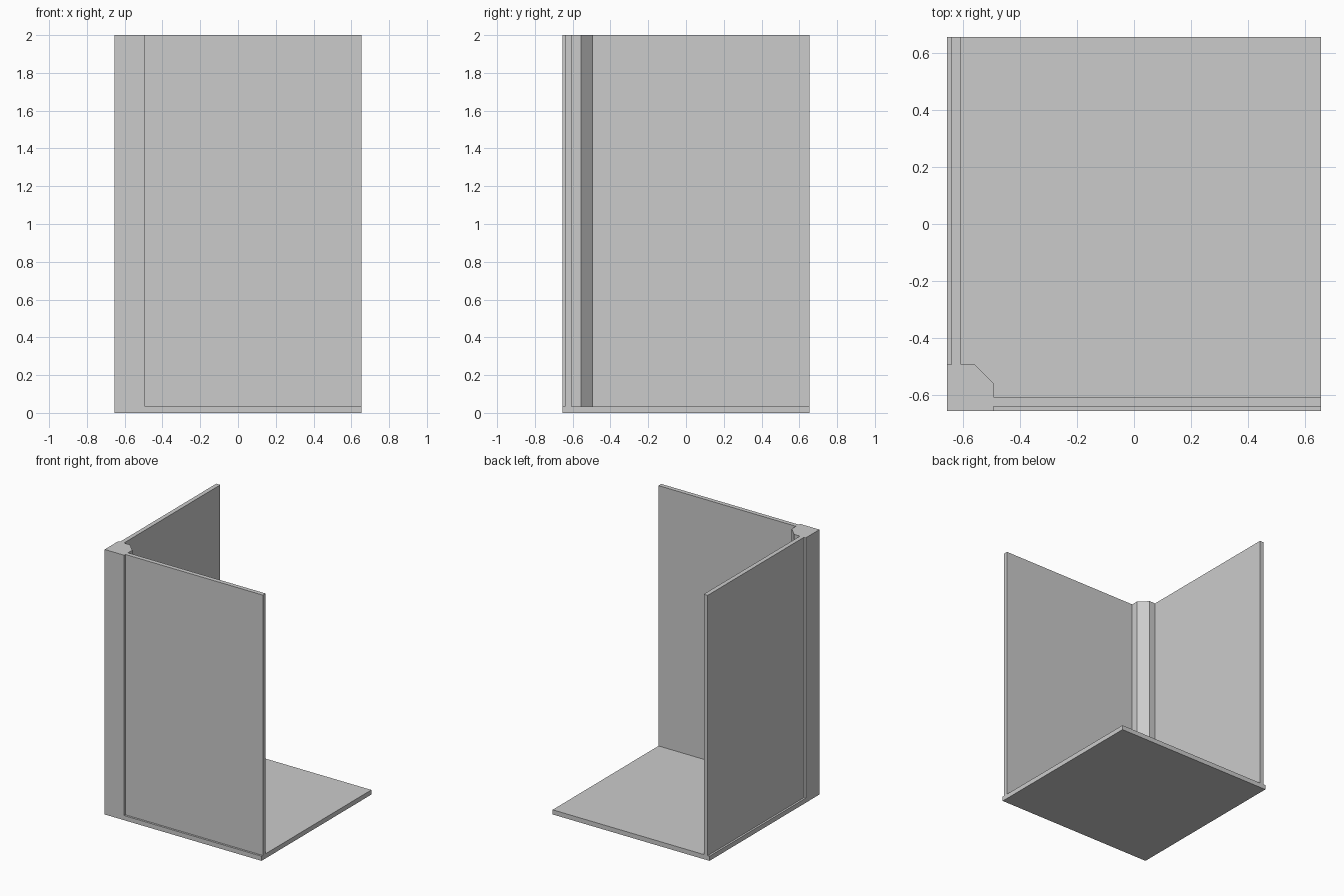
import bpy, bmesh, math
from mathutils import Vector

if "Cube" in bpy.data.objects:
    bpy.data.objects.remove(bpy.data.objects["Cube"])

H = 0.655            # half width of the base
BASE, TOP = 0.035, 2.0
P, C = -0.493, -0.557    # post inner faces and start of its chamfer


def finish(name, bm):
    bmesh.ops.recalc_face_normals(bm, faces=bm.faces[:])
    mesh = bpy.data.meshes.new(name)
    bm.to_mesh(mesh)
    bm.free()
    obj = bpy.data.objects.new(name, mesh)
    bpy.context.collection.objects.link(obj)
    return obj


def raise_faces(bm, faces, height):
    geom = bmesh.ops.extrude_face_region(bm, geom=faces)["geom"]
    verts = [g for g in geom if isinstance(g, bmesh.types.BMVert)]
    bmesh.ops.translate(bm, verts=verts, vec=(0, 0, height))
    return [g for g in geom if isinstance(g, bmesh.types.BMFace)]


def box(name, lo, hi):
    bm = bmesh.new()
    lo, hi = Vector(lo), Vector(hi)
    bmesh.ops.create_cube(bm, size=1)
    bmesh.ops.scale(bm, verts=bm.verts, vec=hi - lo)
    bmesh.ops.translate(bm, verts=bm.verts, vec=(lo + hi) / 2)
    return finish(name, bm)


# Square base with the chamfered corner post rising from it in one piece
bm = bmesh.new()
corner = bm.verts.new((-H, -H, 0))
seam = [bm.verts.new((x, y, 0)) for x, y in [(P, -H), (P, C), (C, P), (-H, P)]]
outer = [bm.verts.new((x, y, 0)) for x, y in [(-H, H), (H, H), (H, -H)]]
faces = [bm.faces.new([corner] + seam), bm.faces.new(list(reversed(seam + outer)))]
tops = raise_faces(bm, faces, BASE)
post_top = min(tops, key=lambda f: f.calc_area())
raise_faces(bm, [post_top], TOP - BASE)
bmesh.ops.recalc_face_normals(bm, faces=bm.faces[:])
bmesh.ops.dissolve_limit(bm, angle_limit=math.radians(1), verts=bm.verts[:], edges=bm.edges[:])
finish("base_and_corner_post", bm)

# Two thin wall panels, slightly recessed from the post's outer faces
IN, OUT = -0.607, -0.640
box("front_panel", (P, OUT, BASE), (H, IN, TOP))
box("left_panel", (OUT, P, BASE), (IN, H, TOP))
